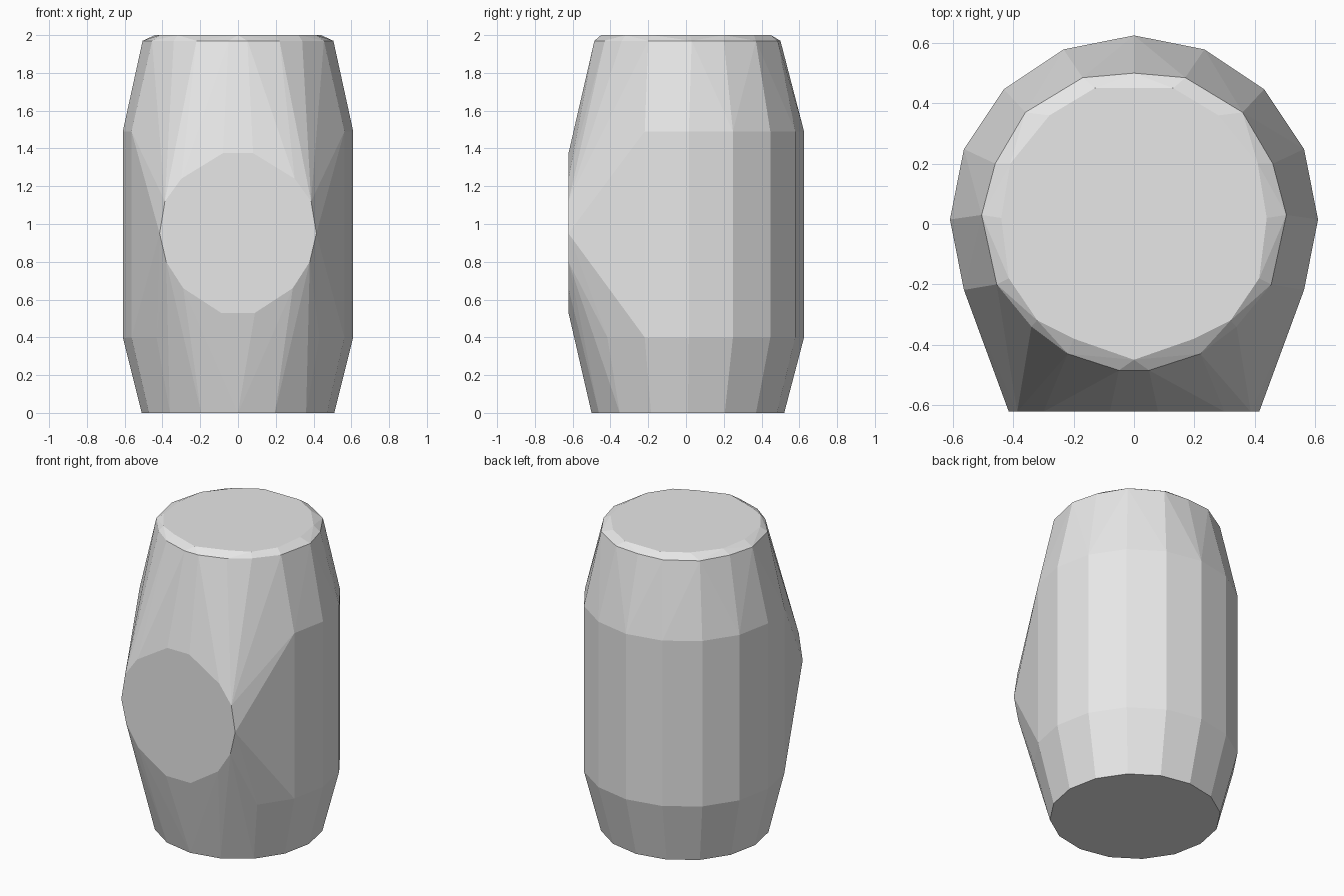
import bpy, bmesh, math

if "Cube" in bpy.data.objects:
    bpy.data.objects.remove(bpy.data.objects["Cube"])

def ring(radius, cy, z, sides=16, min_y=-9.0, offset=0.0):
    """Horizontal ring of points, keeping only those behind min_y."""
    pts = []
    for i in range(sides):
        a = 2 * math.pi * (i + offset) / sides
        x, y = radius * math.sin(a), cy + radius * math.cos(a)
        if y >= min_y:
            pts.append((x, y, z))
    return pts

def mirrored(pts):
    return pts + [(-x, y, z) for x, y, z in pts]

points = []
# tapered barrel: base, lower shoulder, upper shoulder
points += ring(0.51, 0.01, 0.0)
points += ring(0.61, 0.015, 0.40, min_y=-0.45)
points += ring(0.61, 0.015, 1.49, min_y=-0.25)
# bevelled top rim
points += mirrored([(x, y, 1.97) for x, y in (
    (0.05, -0.485), (0.22, -0.43), (0.34, -0.34), (0.455, -0.2), (0.505, 0.03),
    (0.46, 0.2), (0.36, 0.37), (0.17, 0.485), (0.0, 0.5))])
points += mirrored([(x, y, 2.0) for x, y in (
    (0.0, -0.45), (0.2, -0.38), (0.32, -0.32), (0.415, -0.18), (0.44, 0.02),
    (0.41, 0.2), (0.28, 0.36), (0.13, 0.45))])
# flat round front boss
points += mirrored([(x, -0.622, z) for x, z in (
    (0.09, 0.53), (0.29, 0.66), (0.38, 0.80), (0.415, 0.95),
    (0.387, 1.12), (0.30, 1.24), (0.08, 1.375))])

# faceted shell wrapped around all the sections
bm = bmesh.new()
for p in points:
    bm.verts.new(p)
bmesh.ops.remove_doubles(bm, verts=bm.verts[:], dist=0.0005)
hull = bmesh.ops.convex_hull(bm, input=bm.verts[:], use_existing_faces=False)
unused = {v for v in hull["geom_interior"] + hull["geom_unused"]
          if isinstance(v, bmesh.types.BMVert)}
bmesh.ops.delete(bm, geom=list(unused), context='VERTS')
bmesh.ops.dissolve_limit(bm, angle_limit=math.radians(0.5),
                         verts=bm.verts[:], edges=bm.edges[:])
bmesh.ops.recalc_face_normals(bm, faces=bm.faces[:])

mesh = bpy.data.meshes.new("barrel_shell")
bm.to_mesh(mesh)
bm.free()
shell = bpy.data.objects.new("barrel_shell", mesh)
bpy.context.collection.objects.link(shell)

grey = bpy.data.materials.new("light_grey")
grey.diffuse_color = (0.8, 0.8, 0.8, 1.0)
grey.use_nodes = True
grey.node_tree.nodes["Principled BSDF"].inputs["Base Color"].default_value = grey.diffuse_color
mesh.materials.append(grey)
